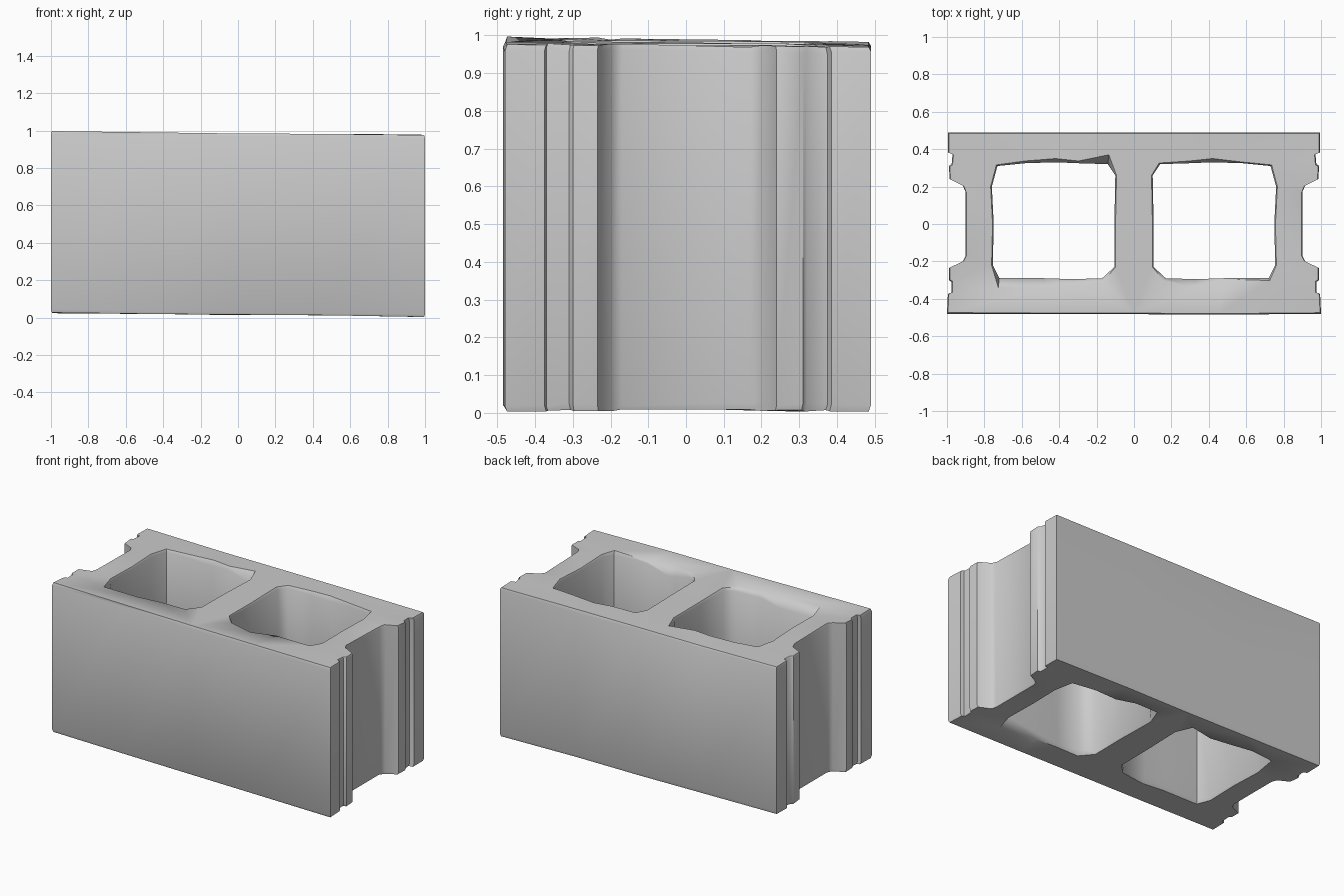
import bpy, bmesh, random
from mathutils import Vector

if "Cube" in bpy.data.objects:
    bpy.data.objects.remove(bpy.data.objects["Cube"])

random.seed(4)

# End-face profile on the +x side, from front (-y) to back (+y)
END = [(1.0, -0.48), (0.995, -0.375), (0.975, -0.37), (0.975, -0.31),
       (0.99, -0.30), (0.988, -0.235), (0.915, -0.20), (0.90, -0.17),
       (0.90, 0.17), (0.915, 0.205), (0.985, 0.24), (0.99, 0.31),
       (0.975, 0.32), (0.97, 0.375), (0.995, 0.385), (0.995, 0.49)]
BACK = [(0.45, 0.49), (0.0, 0.49), (-0.45, 0.49)]
FRONT = [(-0.45, -0.48), (0.0, -0.482), (0.45, -0.485)]
outline = END + BACK + [(-x, y) for x, y in reversed(END)] + FRONT

# Core opening on the +x side, mirrored for the other
core = [(0.17, -0.29), (0.33, -0.295), (0.48, -0.29), (0.72, -0.29),
        (0.755, -0.22), (0.75, 0.0), (0.76, 0.20), (0.73, 0.31),
        (0.58, 0.325), (0.42, 0.33), (0.30, 0.325), (0.14, 0.32),
        (0.10, 0.26), (0.105, 0.0), (0.105, -0.23)]
core_mirror = [(-x, y) for x, y in reversed(core)]

bm = bmesh.new()


def height(x, y, top):
    """Slightly tilted top and bottom planes of the worn block."""
    if top:
        return 0.984 - 0.008 * x - 0.012 * y
    return 0.013 - 0.010 * x


def wall(loop, is_core):
    """Vertical wall of one loop with a worn rim at both ends."""
    n = len(loop)
    cx = sum(p[0] for p in loop) / n
    rings = []
    for top in (False, True):
        inner, rim = [], []
        sign = -1 if top else 1
        for x, y in loop:
            z = height(x, y, top)
            if is_core:
                # the rim flares outward along the shells, with random chips
                chip = random.choice((0.006, 0.012, 0.02, 0.05))
                if abs(y) < 0.27:
                    chip = 0.004
                depth = 0.012 + chip
                rx = x + (x - cx) * 0.02
                ry = y + (chip if y > 0 else -chip) * (abs(y) > 0.27)
            else:
                depth = random.uniform(0.012, 0.025)
                rx, ry = x * 0.995, y * 0.988
            inner.append(bm.verts.new((x, y, z + sign * depth)))
            dip = random.uniform(0, 0.006)
            rim.append(bm.verts.new((rx, ry, z + sign * dip)))
        rings += [rim, inner] if not top else [inner, rim]
    for a, b in zip(rings, rings[1:]):
        for i in range(n):
            j = (i + 1) % n
            bm.faces.new((a[i], a[j], b[j], b[i]))
    return rings[0], rings[-1]


loops = [wall(outline, False), wall(core, True), wall(core_mirror, True)]

# Bottom and top caps with the two openings left free
for k, nz in ((0, -1), (1, 1)):
    edges = []
    for pair in loops:
        ring = pair[k]
        for i in range(len(ring)):
            edges.append(bm.edges.get((ring[i], ring[(i + 1) % len(ring)])))
    bmesh.ops.triangle_fill(bm, edges=edges, use_beauty=True,
                            normal=Vector((0, 0, nz)))

bmesh.ops.recalc_face_normals(bm, faces=bm.faces[:])
mesh = bpy.data.meshes.new("hollow_block")
bm.to_mesh(mesh)
bm.free()
block = bpy.data.objects.new("hollow_block", mesh)
bpy.context.collection.objects.link(block)

# Soft worn shading with the groove edges kept sharp
bpy.context.view_layer.objects.active = block
block.select_set(True)
bpy.ops.object.shade_smooth_by_angle(angle=0.95)
